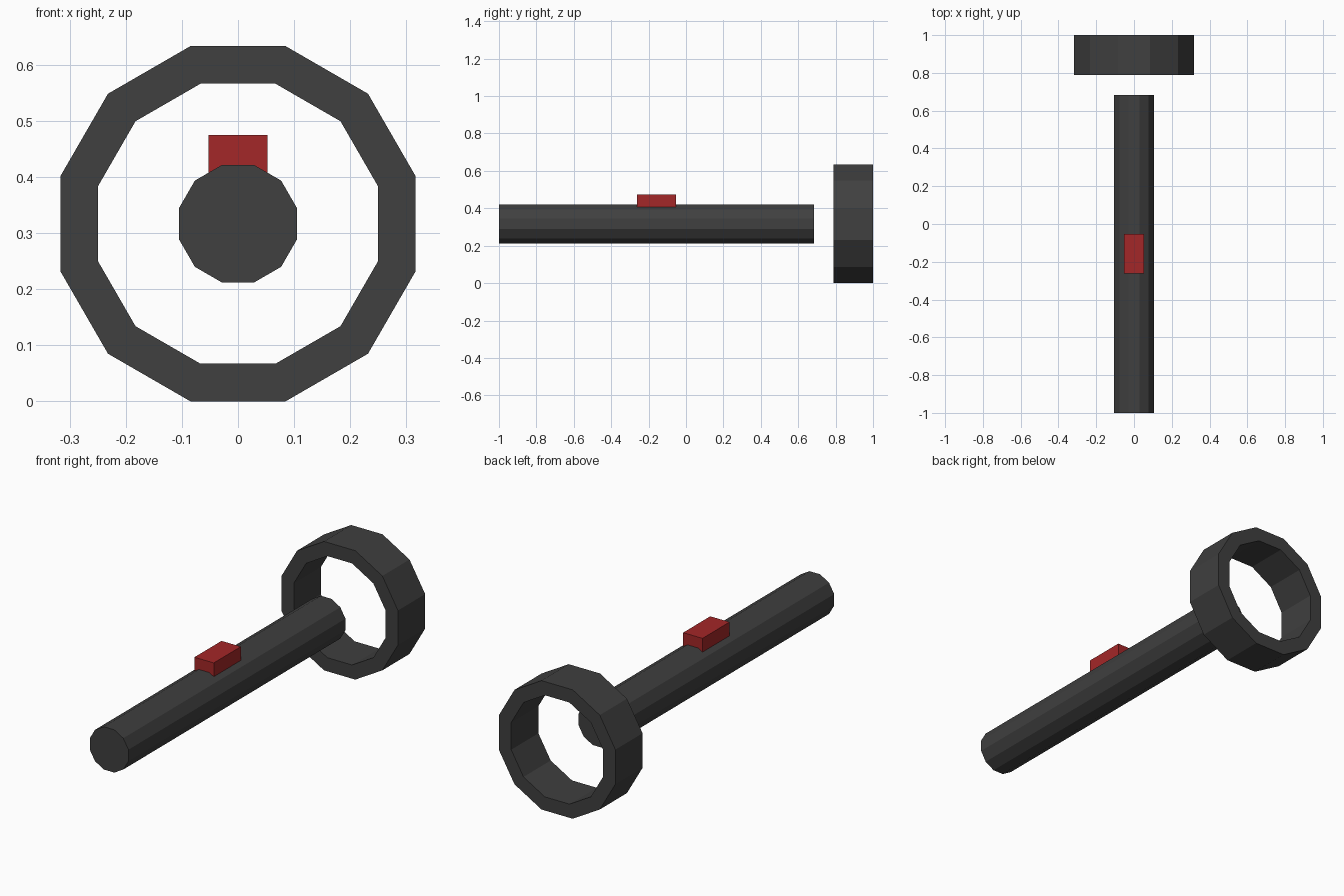
import bpy, bmesh, math

if "Cube" in bpy.data.objects:
    bpy.data.objects.remove(bpy.data.objects["Cube"])

SIDES = 12
AXIS_Z = 0.3165


def material(name, rgb):
    m = bpy.data.materials.new(name)
    m.diffuse_color = (*rgb, 1)
    m.use_nodes = True
    m.node_tree.nodes["Principled BSDF"].inputs["Base Color"].default_value = m.diffuse_color
    return m


charcoal = material("charcoal", (0.05, 0.05, 0.05))
red = material("switch red", (0.37, 0.02, 0.021))


def add_object(name, bm, mat):
    bmesh.ops.recalc_face_normals(bm, faces=bm.faces)
    mesh = bpy.data.meshes.new(name)
    bm.to_mesh(mesh)
    bm.free()
    mesh.materials.append(mat)
    ob = bpy.data.objects.new(name, mesh)
    bpy.context.collection.objects.link(ob)
    return ob


def loop(bm, apothem, y):
    """Twelve-sided loop around the long axis with flats at top and sides."""
    r = apothem / math.cos(math.pi / SIDES)
    angles = [(i + 0.5) * math.tau / SIDES for i in range(SIDES)]
    return [bm.verts.new((r * math.cos(a), y, AXIS_Z + r * math.sin(a))) for a in angles]


def bridge(bm, a, b):
    for i in range(SIDES):
        j = (i + 1) % SIDES
        bm.faces.new((a[i], a[j], b[j], b[i]))


# Handle: solid twelve-sided bar
bm = bmesh.new()
front, back = loop(bm, 0.105, -1.0), loop(bm, 0.105, 0.684)
bridge(bm, front, back)
bm.faces.new(front)
bm.faces.new(back)
add_object("handle", bm, charcoal)

# Head ring: open rectangular section swept around the axis
bm = bmesh.new()
section = [(0.3165, 0.789), (0.3165, 1.0), (0.2495, 1.0), (0.2495, 0.789)]
loops = [loop(bm, a, y) for a, y in section]
for k in range(4):
    bridge(bm, loops[k], loops[(k + 1) % 4])
add_object("head_ring", bm, charcoal)

# Switch: block sunk into the top of the handle
bm = bmesh.new()
bmesh.ops.create_cube(bm, size=1)
bmesh.ops.scale(bm, vec=(0.105, 0.21, 0.105), verts=bm.verts)
bmesh.ops.translate(bm, vec=(0, -0.158, 0.4225), verts=bm.verts)
add_object("switch", bm, red)
